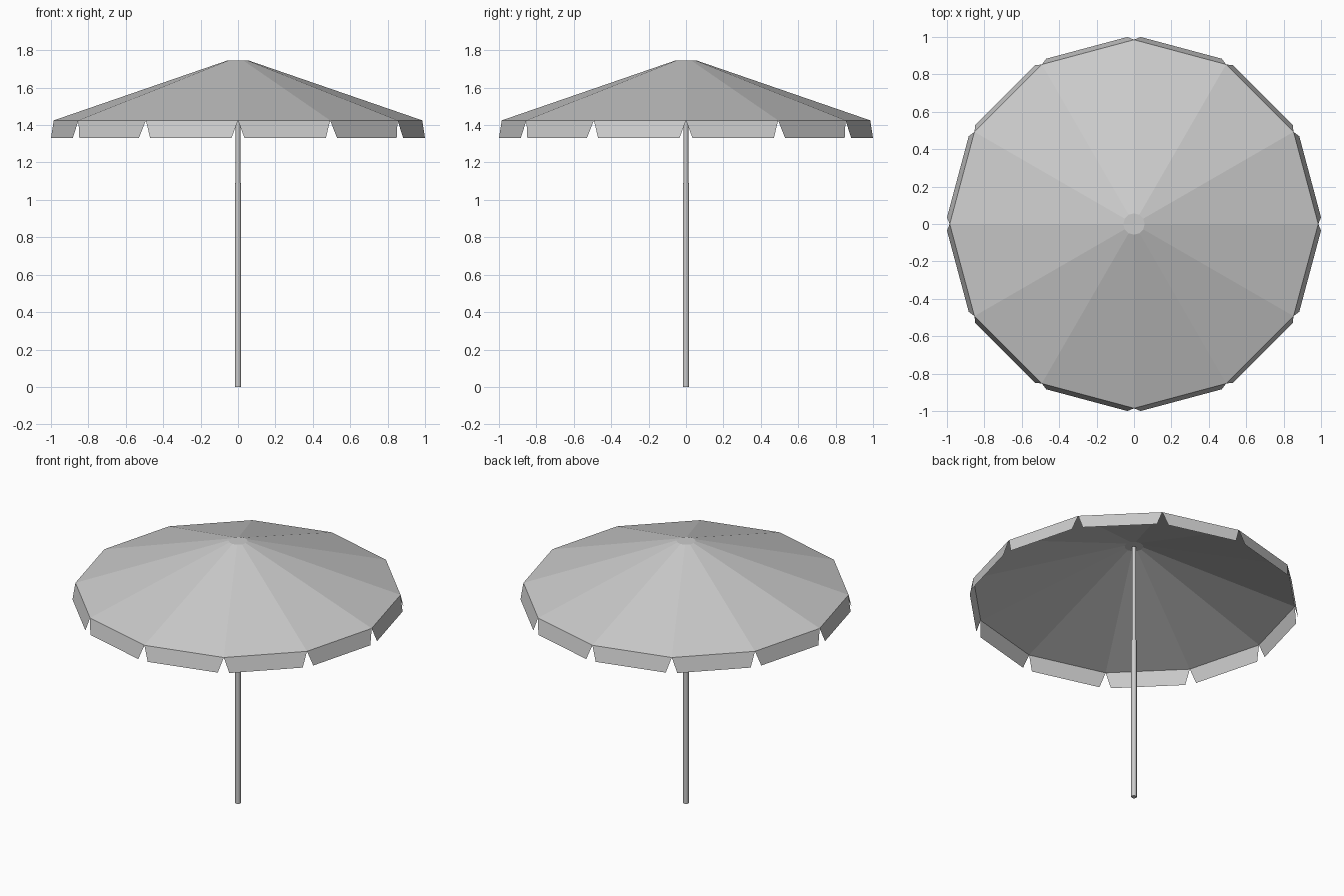
import bpy, bmesh
from math import cos, sin, pi

if "Cube" in bpy.data.objects:
    bpy.data.objects.remove(bpy.data.objects["Cube"])

SIDES = 12
RIM_R, RIM_Z = 0.985, 1.425
TOP_R, TOP_Z = 0.057, 1.745


def make_object(name, bm):
    bmesh.ops.recalc_face_normals(bm, faces=bm.faces[:])
    mesh = bpy.data.meshes.new(name)
    bm.to_mesh(mesh)
    bm.free()
    obj = bpy.data.objects.new(name, mesh)
    bpy.context.collection.objects.link(obj)
    return obj


def ring(bm, radius, z, sides):
    return [bm.verts.new((radius * cos(2 * pi * i / sides),
                          radius * sin(2 * pi * i / sides), z))
            for i in range(sides)]


def bridge(bm, low, high):
    n = len(low)
    for i in range(n):
        j = (i + 1) % n
        bm.faces.new((low[i], low[j], high[j], high[i]))


# Canopy: twelve sloping panels, flat cap and hanging valance flaps
bm = bmesh.new()
rim = ring(bm, RIM_R, RIM_Z, SIDES)
top = ring(bm, TOP_R, TOP_Z, SIDES)
bridge(bm, rim, top)
bm.faces.new(top)
FLAP_APOTHEM, FLAP_HALF, FLAP_Z = 0.975, 0.225, 1.33
for i in range(SIDES):
    a = 2 * pi * (i + 0.5) / SIDES
    low = [bm.verts.new((FLAP_APOTHEM * cos(a) - s * FLAP_HALF * sin(a),
                         FLAP_APOTHEM * sin(a) + s * FLAP_HALF * cos(a), FLAP_Z))
           for s in (-1, 1)]
    bm.faces.new((low[0], low[1], rim[(i + 1) % SIDES], rim[i]))
make_object("canopy", bm)


# Pole: thicker lower tube with a thinner upper tube sliding into it
def tube(name, radius, z0, z1):
    bm = bmesh.new()
    low, high = ring(bm, radius, z0, 12), ring(bm, radius, z1, 12)
    bridge(bm, low, high)
    bm.faces.new(low[::-1])
    bm.faces.new(high)
    obj = make_object(name, bm)
    for p in obj.data.polygons:
        p.use_smooth = len(p.vertices) == 4
    return obj


tube("lower_pole", 0.017, 0.0, 1.09)
tube("upper_pole", 0.0125, 1.08, 1.74)
